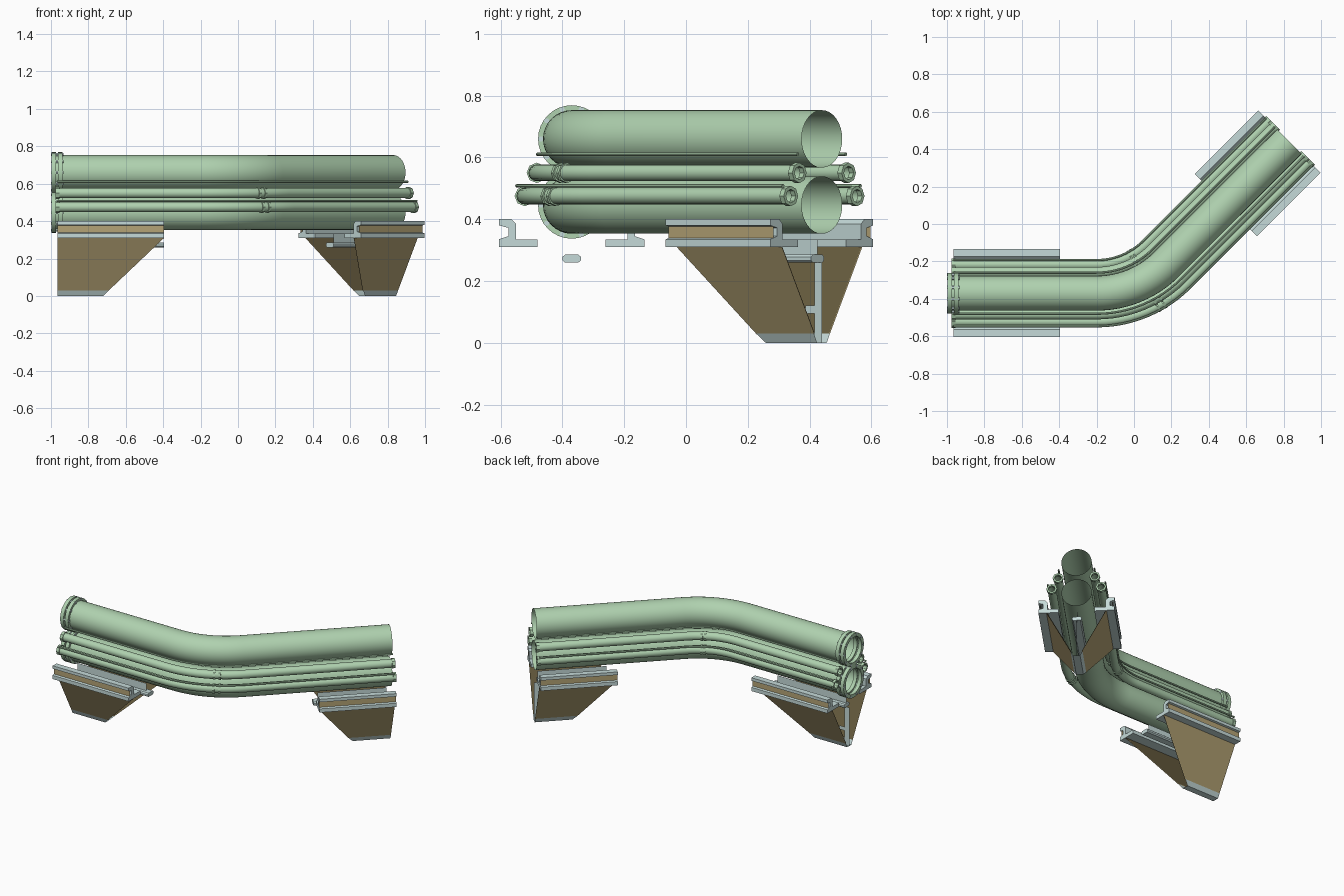
import bpy, bmesh
from math import sin, cos, pi, radians
from mathutils import Vector, Matrix

if "Cube" in bpy.data.objects:
    bpy.data.objects.remove(bpy.data.objects["Cube"])

def material(name, col):
    m = bpy.data.materials.new(name)
    m.diffuse_color = (*col, 1)
    m.use_nodes = True
    m.node_tree.nodes["Principled BSDF"].inputs["Base Color"].default_value = m.diffuse_color
    return m

GREEN = material("pipe_green", (0.43, 0.64, 0.43))
STEEL = material("pale_steel", (0.56, 0.70, 0.69))
BROWN = material("panel_brown", (0.46, 0.37, 0.18))
DARK = material("panel_inside_brown", (0.14, 0.11, 0.05))

def make(name, bm, mat, smooth=False):
    bmesh.ops.recalc_face_normals(bm, faces=bm.faces)
    me = bpy.data.meshes.new(name)
    bm.to_mesh(me)
    bm.free()
    ob = bpy.data.objects.new(name, me)
    bpy.context.collection.objects.link(ob)
    me.materials.append(mat)
    if smooth:
        bpy.ops.object.select_all(action='DESELECT')
        ob.select_set(True)
        bpy.context.view_layer.objects.active = ob
        bpy.ops.object.shade_smooth_by_angle(angle=radians(40))
    return ob

# Shared bent route: straight, 45 degree bend, straight
CX, CY, R = -0.2, 0.16, 0.53
START, END = Vector((-0.965, -0.37, 0)), Vector((0.83, 0.44, 0))
TURN = radians(45)

def outward(a):
    return Vector((sin(a), -cos(a), 0))

def along(a):
    return Vector((cos(a), sin(a), 0))

def bend_point(a, d, z):
    return Vector((CX, CY, z)) + outward(a) * (R + d)

def pipe(name, d, z, r, sides, lead=0):
    stations = [(START + outward(0) * d + Vector((-lead, 0, z)), 0)]
    stations += [(bend_point(TURN * i / 12, d, z), TURN * i / 12) for i in range(13)]
    stations.append((END + outward(TURN) * d + Vector((0, 0, z)), TURN))
    bm = bmesh.new()
    rings = []
    for p, a in stations:
        rings.append([bm.verts.new(p + outward(a) * r * cos(2 * pi * k / sides)
                                   + Vector((0, 0, r * sin(2 * pi * k / sides))))
                      for k in range(sides)])
    for A, B in zip(rings, rings[1:]):
        for k in range(sides):
            j = (k + 1) % sides
            bm.faces.new((A[k], A[j], B[j], B[k]))
    return make(name, bm, GREEN, True)

def ring(name, p, a, r_in, r_out, length, sides, mat):
    # square-section collar centred at p, facing along the route
    bm = bmesh.new()
    prof = [(-length / 2, r_in), (-length / 2, r_out), (length / 2, r_out), (length / 2, r_in)]
    loops = [[bm.verts.new(p + along(a) * s + outward(a) * r * cos(2 * pi * k / sides)
                           + Vector((0, 0, r * sin(2 * pi * k / sides)))) for k in range(sides)]
             for s, r in prof]
    for i in range(4):
        A, B = loops[i], loops[(i + 1) % 4]
        for k in range(sides):
            j = (k + 1) % sides
            bm.faces.new((A[k], A[j], B[j], B[k]))
    return make(name, bm, mat, True)

# Large pipes with bolted double flanges at the left end
for label, z in (("upper", 0.66), ("lower", 0.446)):
    pipe(label + "_large_pipe", 0, z, 0.093, 32, 0.03)
    for i, x in enumerate((-0.985, -0.95)):
        ring(f"{label}_flange_{i}", Vector((x, -0.37, z)), 0, 0.085, 0.109, 0.025, 32, GREEN)
    bm = bmesh.new()
    for k in range(10):
        t = 2 * pi * k / 10
        m = Matrix.Translation((-0.967, -0.37 + 0.1 * cos(t), z + 0.1 * sin(t))) @ Matrix.Rotation(pi / 2, 4, 'Y')
        bmesh.ops.create_cone(bm, cap_ends=True, segments=6, radius1=0.009, radius2=0.009, depth=0.066, matrix=m)
    make(label + "_flange_bolts", bm, STEEL)

# Small pipes and thin conduits, on both sides
for label, sg in (("outer", 1), ("inner", -1)):
    for i, (d, z) in enumerate(((0.113, 0.55), (0.152, 0.475))):
        n = f"{label}_small_pipe_{i}"
        d *= sg
        pipe(n, d, z, 0.027, 16)
        zv = Vector((0, 0, z))
        ring(n + "_left_collar", START + outward(0) * d + zv, 0, 0.022, 0.033, 0.02, 8, GREEN)
        ring(n + "_right_collar", END + outward(TURN) * d + zv, TURN, 0.022, 0.033, 0.02, 8, GREEN)
        for k, deg in enumerate((28.5, 31.5)):
            a = radians(deg)
            ring(f"{n}_bend_collar_{k}", bend_point(a, d, z), a, 0.024, 0.033, 0.014, 8, GREEN)
    pipe(label + "_upper_conduit", 0.11 * sg, 0.61, 0.006, 8)
    pipe(label + "_lower_conduit", 0.177 * sg, 0.508, 0.006, 8)

# Supports: local axes are length inward (s), sideways (t), height (z)
def frame(origin, s, t):
    m = Matrix.Identity(4)
    for i in range(3):
        m[i][0], m[i][1], m[i][3] = s[i], t[i], origin[i]
    return m

def prism(name, M, pts, s0, s1, mat):
    bm = bmesh.new()
    A, B = ([bm.verts.new(M @ Vector((s, t, z))) for t, z in pts] for s in (s0, s1))
    n = len(pts)
    bm.faces.new(A)
    bm.faces.new(B)
    for k in range(n):
        j = (k + 1) % n
        bm.faces.new((A[k], A[j], B[j], B[k]))
    return make(name, bm, mat)

def sheet(name, M, pts, mat):
    # single flat plate
    bm = bmesh.new()
    bm.faces.new([bm.verts.new(M @ Vector(v)) for v in pts])
    return make(name, bm, mat)

def fin(name, M, s0, s1, z0, z1):
    # thin upright plate on the support's centre line
    sheet(name, M, ((s0, 0, z0), (s1, 0, z0), (s1, 0, z1), (s0, 0, z1)), STEEL)

CHANNEL = [(0.11, 0.31), (0.235, 0.31), (0.235, 0.335), (0.205, 0.345), (0.205, 0.372),
           (0.235, 0.38), (0.235, 0.40), (0.195, 0.40), (0.18, 0.385), (0.18, 0.335), (0.11, 0.335)]
c = cos(TURN)
for label, M, L, foot in (
        ("left", frame(START, (1, 0, 0), (0, 1, 0)), 0.57, 0.245),
        ("right", frame(END, (-c, -c, 0), (c, -c, 0)), 0.48, 0.235)):
    for side, sg in (("a", 1), ("b", -1)):
        # side channel rail with brown infill strip
        prism(f"{label}_rail_{side}", M, [(t * sg, z) for t, z in CHANNEL], 0, L, STEEL)
        u = 0.222 * sg
        sheet(f"{label}_rail_strip_{side}", M,
              ((0, u, 0.332), (L, u, 0.332), (L, u, 0.382), (0, u, 0.382)), BROWN)
        # tapering leg panel, its dark inner face, and the pale strip at its foot
        for part, off, mat in (("panel", 0, BROWN), ("panel_lining", 0.004, DARK)):
            sheet(f"{label}_leg_{part}_{side}", M,
                  ((0, (0.185 - off) * sg, 0.31), (L, (0.185 - off) * sg, 0.31),
                   (foot + 0.03, (0.037 - off) * sg, 0.03), (0, (0.037 - off) * sg, 0.03)), mat)
        sheet(f"{label}_foot_{side}", M,
              ((0, 0.037 * sg, 0.03), (foot + 0.03, 0.037 * sg, 0.03),
               (foot, 0.022 * sg, 0), (0, 0.022 * sg, 0)), STEEL)
    sheet(label + "_foot_base", M, ((0, -0.022, 0), (foot, -0.022, 0), (foot, 0.022, 0), (0, 0.022, 0)), STEEL)
    # central spine with upright plates inside the V
    prism(label + "_spine", M, [(-0.03, 0.267), (-0.022, 0.26), (0.022, 0.26), (0.03, 0.267),
                                (0.03, 0.278), (0.022, 0.285), (-0.022, 0.285), (-0.03, 0.278)], 0.02, L, STEEL)
    fin(label + "_spine_web", M, 0.02, L - 0.03, 0.285, 0.335)
    fin(label + "_post", M, 0.0, 0.035, 0.0, 0.26)
    fin(label + "_lower_tie", M, 0.0, 0.075, 0.095, 0.12)
